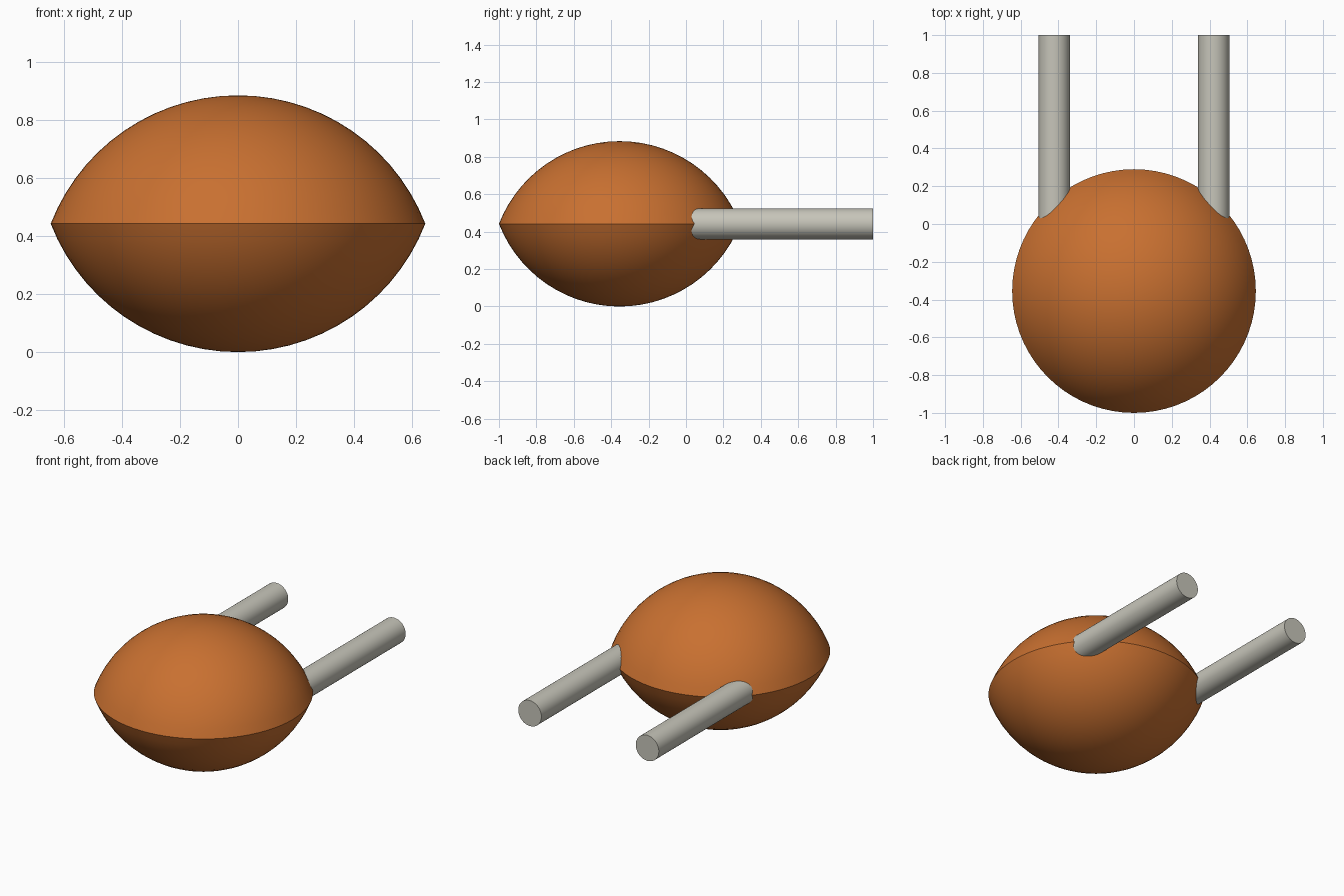
import bpy, bmesh, math
from mathutils import Matrix

if "Cube" in bpy.data.objects:
    bpy.data.objects.remove(bpy.data.objects["Cube"])

def material(name, col):
    m = bpy.data.materials.new(name)
    m.diffuse_color = (*col, 1)
    m.use_nodes = True
    m.node_tree.nodes["Principled BSDF"].inputs["Base Color"].default_value = m.diffuse_color
    return m

orange = material("burnt orange", (0.58, 0.162, 0.03))
grey = material("warm grey", (0.57, 0.56, 0.49))

def add_object(name, bm, mat):
    bmesh.ops.recalc_face_normals(bm, faces=bm.faces)
    me = bpy.data.meshes.new(name)
    bm.to_mesh(me)
    bm.free()
    me.materials.append(mat)
    ob = bpy.data.objects.new(name, me)
    bpy.context.collection.objects.link(ob)
    bpy.ops.object.select_all(action='DESELECT')
    ob.select_set(True)
    bpy.context.view_layer.objects.active = ob
    bpy.ops.object.shade_smooth_by_angle(angle=math.radians(35))
    return ob

# Lens body: two spherical caps meeting in a sharp rim
RIM, HALF, BODY_Y = 0.645, 0.442, -0.355
R = (RIM ** 2 + HALF ** 2) / (2 * HALF)
sweep = math.asin(RIM / R)
STEPS = 14
cap = [(R * math.sin(sweep * i / STEPS), R * math.cos(sweep * i / STEPS) - R + HALF)
       for i in range(STEPS + 1)]
profile = cap + [(r, -z) for r, z in reversed(cap[:-1])]
bm = bmesh.new()
verts = [bm.verts.new((r, 0, z)) for r, z in profile]
edges = [bm.edges.new(p) for p in zip(verts, verts[1:])]
bmesh.ops.spin(bm, geom=verts + edges, cent=(0, 0, 0), axis=(0, 0, 1),
               angle=2 * math.pi, steps=72, use_merge=True)
bmesh.ops.remove_doubles(bm, verts=bm.verts, dist=1e-4)
bmesh.ops.translate(bm, verts=bm.verts, vec=(0, BODY_Y, HALF))
add_object("lens_body", bm, orange)

# Two rods running back from the body
START, END = 0.0, 1.0
for side, name in ((-1, "left_rod"), (1, "right_rod")):
    bm = bmesh.new()
    place = (Matrix.Translation((side * 0.422, (START + END) / 2, HALF))
             @ Matrix.Rotation(math.pi / 2, 4, 'X'))
    bmesh.ops.create_cone(bm, cap_ends=True, segments=40, radius1=0.083,
                          radius2=0.083, depth=END - START, matrix=place)
    add_object(name, bm, grey)
